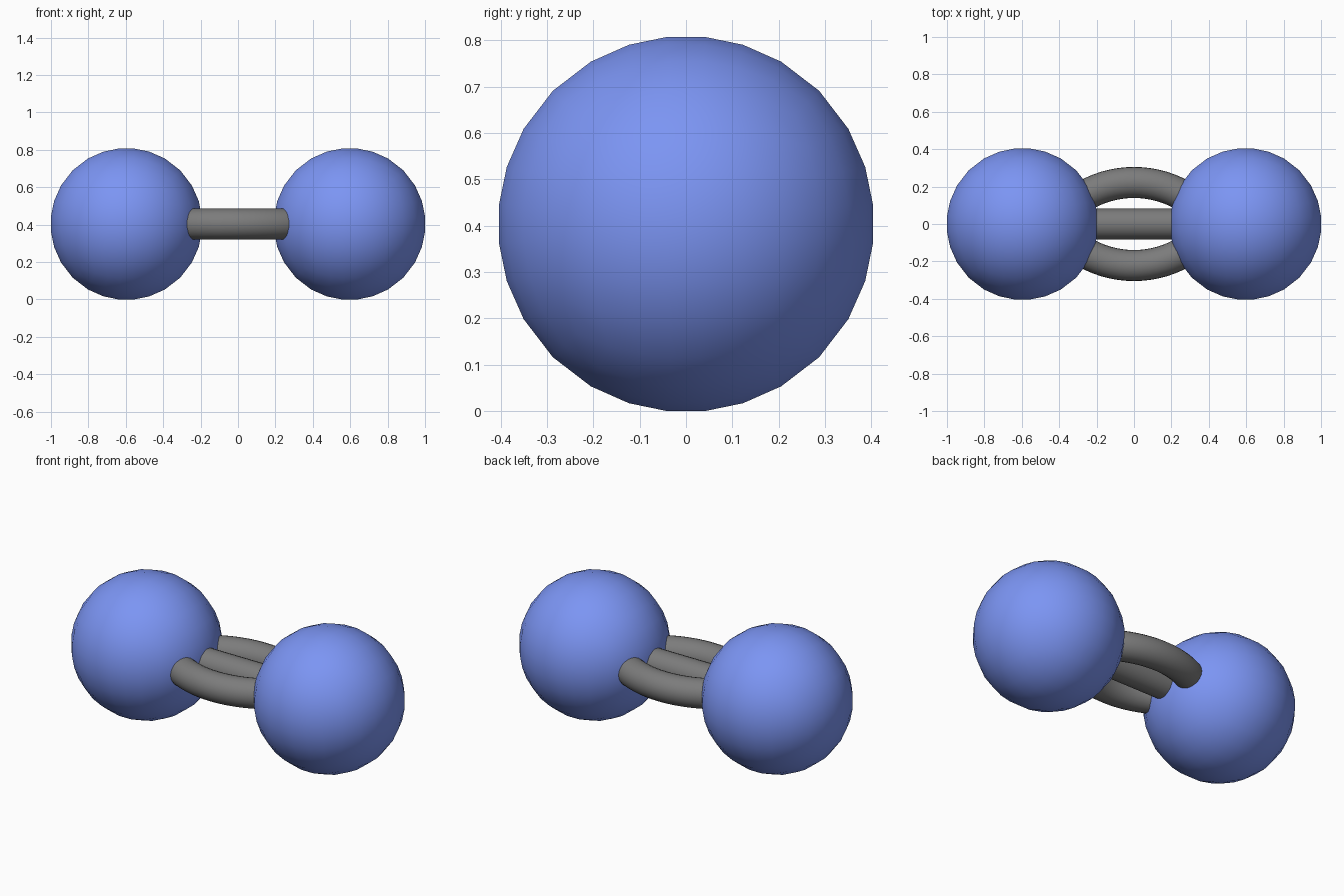
import bpy, bmesh, math
from mathutils import Vector

if "Cube" in bpy.data.objects:
    bpy.data.objects.remove(bpy.data.objects["Cube"])

R, CX, CZ, TUBE = 0.4077, 0.5965, 0.4035, 0.083


def material(name, color):
    m = bpy.data.materials.new(name)
    m.diffuse_color = color
    m.use_nodes = True
    m.node_tree.nodes["Principled BSDF"].inputs["Base Color"].default_value = m.diffuse_color
    return m


blue = material("atom_blue", (0.2, 0.3, 0.9, 1))
grey = material("bond_grey", (0.2, 0.2, 0.2, 1))


def finish(bm, name, mat):
    bmesh.ops.recalc_face_normals(bm, faces=bm.faces)
    for f in bm.faces:
        f.smooth = True
    me = bpy.data.meshes.new(name)
    bm.to_mesh(me)
    bm.free()
    me.materials.append(mat)
    ob = bpy.data.objects.new(name, me)
    bpy.context.collection.objects.link(ob)
    return ob


# Ball: cube with seven cuts per side mapped onto a sphere
def ball(name, x):
    bm = bmesh.new()
    bmesh.ops.create_cube(bm, size=2)
    bmesh.ops.subdivide_edges(bm, edges=bm.edges[:], cuts=6, use_grid_fill=True)
    for v in bm.verts:
        a, b, c = (k * k for k in v.co)
        v.co = R * Vector((
            v.co.x * math.sqrt(1 - b / 2 - c / 2 + b * c / 3),
            v.co.y * math.sqrt(1 - a / 2 - c / 2 + a * c / 3),
            v.co.z * math.sqrt(1 - a / 2 - b / 2 + a * b / 3))) + Vector((x, 0, CZ))
    return finish(bm, name, blue)


# Bond: round tube swept along (x, y, tilt) stations
def bond(name, stations, sides=24):
    bm = bmesh.new()
    rings = []
    for x, y, t in stations:
        ring = []
        for i in range(sides):
            a = 2 * math.pi * i / sides
            u, w = TUBE * math.cos(a), TUBE * math.sin(a)
            ring.append(bm.verts.new((x + u * math.sin(t), y + u * math.cos(t), CZ + w)))
        rings.append(ring)
    for p, q in zip(rings, rings[1:]):
        for i in range(sides):
            j = (i + 1) % sides
            bm.faces.new((p[i], p[j], q[j], q[i]))
    bm.faces.new(rings[0])
    bm.faces.new(rings[-1])
    ob = finish(bm, name, grey)
    bpy.context.view_layer.objects.active = ob
    ob.select_set(True)
    bpy.ops.object.shade_smooth_by_angle(angle=math.radians(40))
    ob.select_set(False)


ball("left_ball", -CX)
ball("right_ball", CX)

# Straight middle bond and two bowed outer bonds
bond("middle_bond", [(-0.35, 0, 0), (0.35, 0, 0)])
ARC, PEAK, HALF, N = 0.53, 0.222, math.radians(42), 20
for name, s in (("back_bond", 1), ("front_bond", -1)):
    ts = [-HALF + 2 * HALF * i / N for i in range(N + 1)]
    bond(name, [(ARC * math.sin(t), s * (PEAK - ARC + ARC * math.cos(t)), s * t) for t in ts])
